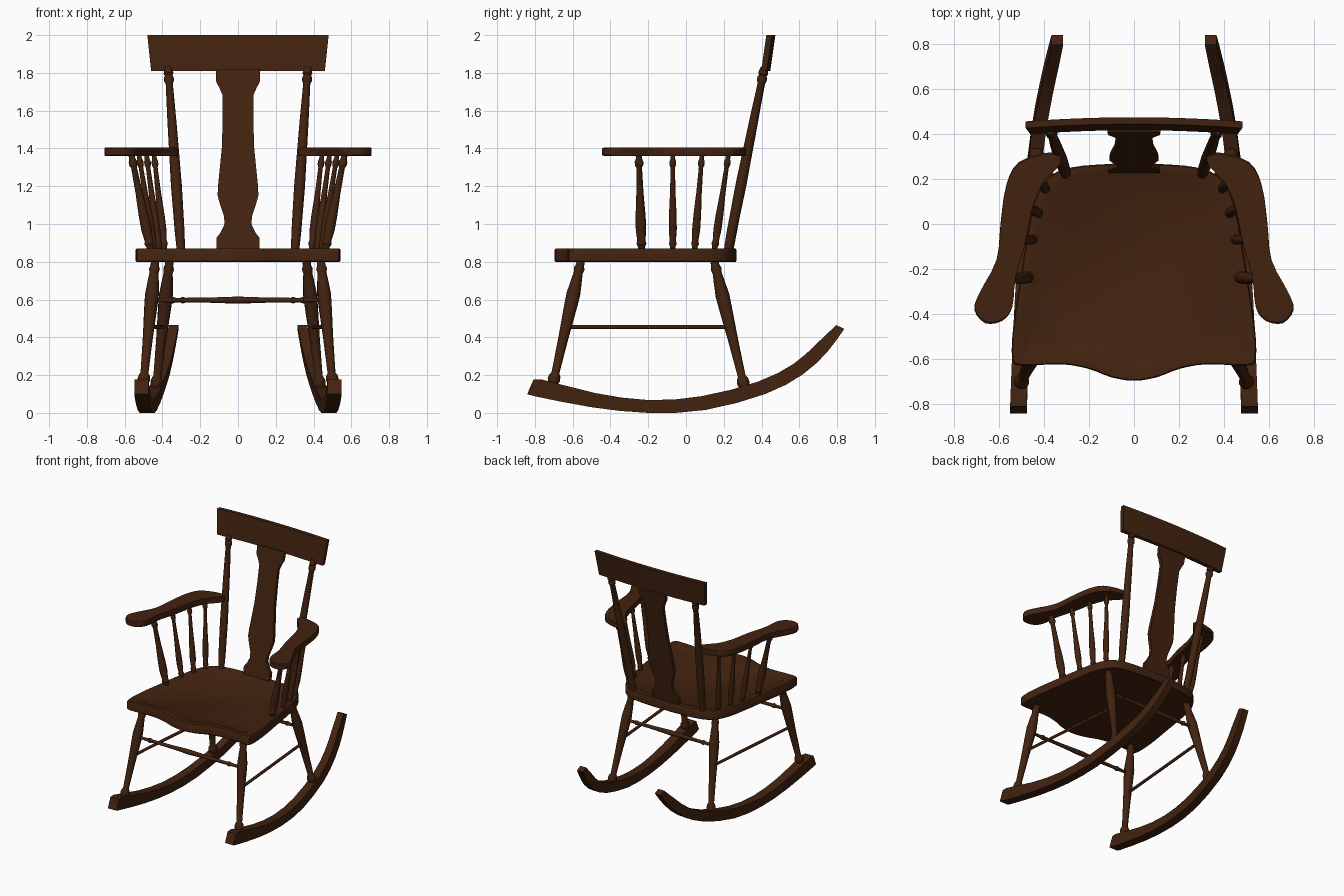
import bpy, bmesh, math
from mathutils import Vector

cube = bpy.data.objects.get("Cube")
if cube:
    bpy.data.objects.remove(cube, do_unlink=True)

wood = bpy.data.materials.new("dark brown wood")
wood.use_nodes = True
COLOR = (0.055, 0.0165, 0.005, 1)
wood.diffuse_color = COLOR
bsdf = next(n for n in wood.node_tree.nodes if n.type == 'BSDF_PRINCIPLED')
bsdf.inputs["Base Color"].default_value = COLOR
bsdf.inputs["Roughness"].default_value = 0.6


def smooth_path(points, steps, closed=False):
    """Catmull-Rom curve through points of any dimension."""
    pts = [Vector(p) for p in points]
    n = len(pts)
    pick = (lambda i: pts[i % n]) if closed else (lambda i: pts[max(0, min(n - 1, i))])
    out = []
    for i in range(n if closed else n - 1):
        a, b, c, d = (pick(i + k) for k in (-1, 0, 1, 2))
        for s in range(steps):
            t = s / steps
            out.append(b + (c - a) * (t / 2) + (2 * a - 5 * b + 4 * c - d) * (t * t / 2)
                       + (3 * b - a - 3 * c + d) * (t ** 3 / 2))
    return out if closed else out + [pts[-1]]


def loft(name, rings):
    """Skin a list of equal rings and cap both ends."""
    bm = bmesh.new()
    rows = [[bm.verts.new(p) for p in ring] for ring in rings]
    n = len(rows[0])
    for a, b in zip(rows, rows[1:]):
        for i in range(n):
            j = (i + 1) % n
            bm.faces.new((a[i], a[j], b[j], b[i]))
    bm.faces.new(rows[0][::-1])
    bm.faces.new(rows[-1])
    bmesh.ops.recalc_face_normals(bm, faces=bm.faces)
    mesh = bpy.data.meshes.new(name)
    bm.to_mesh(mesh)
    bm.free()
    mesh.materials.append(wood)
    obj = bpy.data.objects.new(name, mesh)
    bpy.context.collection.objects.link(obj)
    bpy.ops.object.select_all(action='DESELECT')
    obj.select_set(True)
    bpy.context.view_layer.objects.active = obj
    bpy.ops.object.shade_smooth_by_angle(angle=math.radians(35))
    return obj


def turned(name, start, end, profile, scale=1.0, sides=14):
    """Lathe-turned rod; profile is (fraction along, radius)."""
    a, b = Vector(start), Vector(end)
    axis = (b - a).normalized()
    u = axis.orthogonal().normalized()
    v = axis.cross(u)
    angles = [math.tau * i / sides for i in range(sides)]
    loft(name, [[a.lerp(b, t) + (u * math.cos(g) + v * math.sin(g)) * r * scale
                 for g in angles] for t, r in profile])


def slab(name, outline, layers, center=(0, 0)):
    """Stack of scaled copies of an outline; layers are (height, scale)."""
    c = Vector(center)
    loft(name, [[(*(c + (p - c) * s), z) for p in outline] for z, s in layers])


# Seat with a shallow dished top
half = [(0, -.695), (.1, -.68), (.2, -.643), (.32, -.622), (.5, -.627), (.54, -.6),
        (.535, -.45), (.505, -.25), (.465, 0), (.43, .13), (.37, .215), (.27, .252),
        (.13, .265)]
outline = half + [(0, .268)] + [(-x, y) for x, y in half[:0:-1]]
slab("seat", smooth_path(outline, 3, True),
     [(.8, .99), (.805, 1), (.862, 1), (.87, .99), (.87, .9), (.862, .87)], (0, -.2))

LEG = [(0, .022), (.04, .022), (.07, .029), (.1, .024), (.17, .03), (.27, .037), (.36, .035),
       (.6, .027), (.88, .021), (.9, .03), (.93, .034), (.96, .027), (1, .024)]
SPINDLE = [(0, .015), (.04, .015), (.07, .021), (.1, .017), (.22, .022), (.36, .021),
           (.6, .015), (.86, .012), (.89, .018), (.92, .018), (.95, .013), (1, .013)]
POST = [(0, .022), (.1, .026), (.35, .029), (.7, .024), (.91, .019), (.925, .026), (.945, .026),
        (.955, .02), (.965, .026), (.98, .024), (1, .018)]
BAR = [(0, .01), (.1, .012), (.12, .018), (.14, .012), (.34, .014), (.5, .019),
       (.66, .014), (.86, .012), (.88, .018), (.9, .012), (1, .01)]
ROD = [(0, .011), (1, .011)]

# Rocker stations: bottom y z, top y z, side offset, half width
ROCKER = [(-.84, .1, -.81, .165, .512, .037), (-.8, .088, -.77, .178, .511, .037),
          (-.5, .03, -.48, .105, .5, .036), (-.2, 0, -.2, .068, .485, .035),
          (.1, .015, .08, .088, .462, .033), (.42, .1, .38, .165, .425, .031),
          (.62, .205, .57, .26, .39, .029), (.75, .325, .69, .365, .362, .027),
          (.838, .445, .795, .465, .34, .026)]
ARM = [(.32, .29), (.37, .318), (.51, .275), (.567, .17), (.592, 0), (.61, -.16), (.685, -.305),
       (.708, -.38), (.66, -.44), (.585, -.43), (.54, -.37), (.525, -.24), (.483, -.09),
       (.45, .07), (.405, .18), (.345, .245)]
# Spindles: bottom x y, top x y, thickness
SPINDLES = [(.462, -.235, .565, -.25, 1.3), (.443, -.07, .525, -.07, 1),
            (.418, .045, .485, .085, 1), (.388, .15, .445, .225, 1)]

for side, s in (("left", 1), ("right", -1)):
    loft(side + "_rocker", [[(s * (x - w), yb, zb), (s * (x + w), yb, zb),
                             (s * (x + w), yt, zt), (s * (x - w), yt, zt)]
                            for yb, zb, yt, zt, x, w in smooth_path(ROCKER, 2)])
    turned(side + "_front_leg", (s * .438, -.555, .81), (s * .503, -.71, .13), LEG)
    turned(side + "_back_leg", (s * .362, .148, .81), (s * .436, .315, .11), LEG)
    turned(side + "_side_stretcher", (s * .472, -.625, .455), (s * .398, .23, .455), ROD)
    turned(side + "_back_post", (s * .302, .222, .86), (s * .37, .415, 1.83), POST)
    # Armrest with softened edges
    arm = smooth_path([(s * x, y) for x, y in ARM], 3, True)
    slab(side + "_armrest", arm, [(1.36, .98), (1.366, 1), (1.399, 1), (1.405, .98)],
         (s * .53, -.05))
    for i, (xb, yb, xt, yt, k) in enumerate(SPINDLES):
        turned(f"{side}_arm_spindle_{i + 1}", (s * xb, yb, .86), (s * xt, yt, 1.37),
               SPINDLE, k, 12)

# Cross stretchers between the legs
turned("front_stretcher", (-.455, -.603, .597), (.455, -.603, .597), BAR)
turned("back_stretcher", (-.384, .198, .597), (.384, .198, .597), BAR)

# Back splat: height and half width, leaning with the posts
SPLAT = [(.865, .115), (.925, .115), (.955, .092), (1, .071), (1.04, .074), (1.1, .094),
         (1.15, .108), (1.2, .106), (1.4, .086), (1.55, .081), (1.68, .081), (1.72, .098),
         (1.75, .115), (1.82, .118)]


def lean(z):
    return .24 + (z - .87) * .19


loft("back_splat", [[(-w, lean(z) - .013, z), (w, lean(z) - .013, z),
                     (w, lean(z) + .013, z), (-w, lean(z) + .013, z)] for z, w in SPLAT])

# Top rail, gently bowed backwards
rail = []
for i in range(13):
    t = i / 6 - 1
    bow = .018 * (1 - t * t)
    lo, hi = .398 + bow, .425 + bow
    rail.append([(t * .46, lo, 1.81), (t * .48, hi, 2.0),
                 (t * .48, hi + .03, 2.0), (t * .46, lo + .03, 1.81)])
loft("top_rail", rail)
